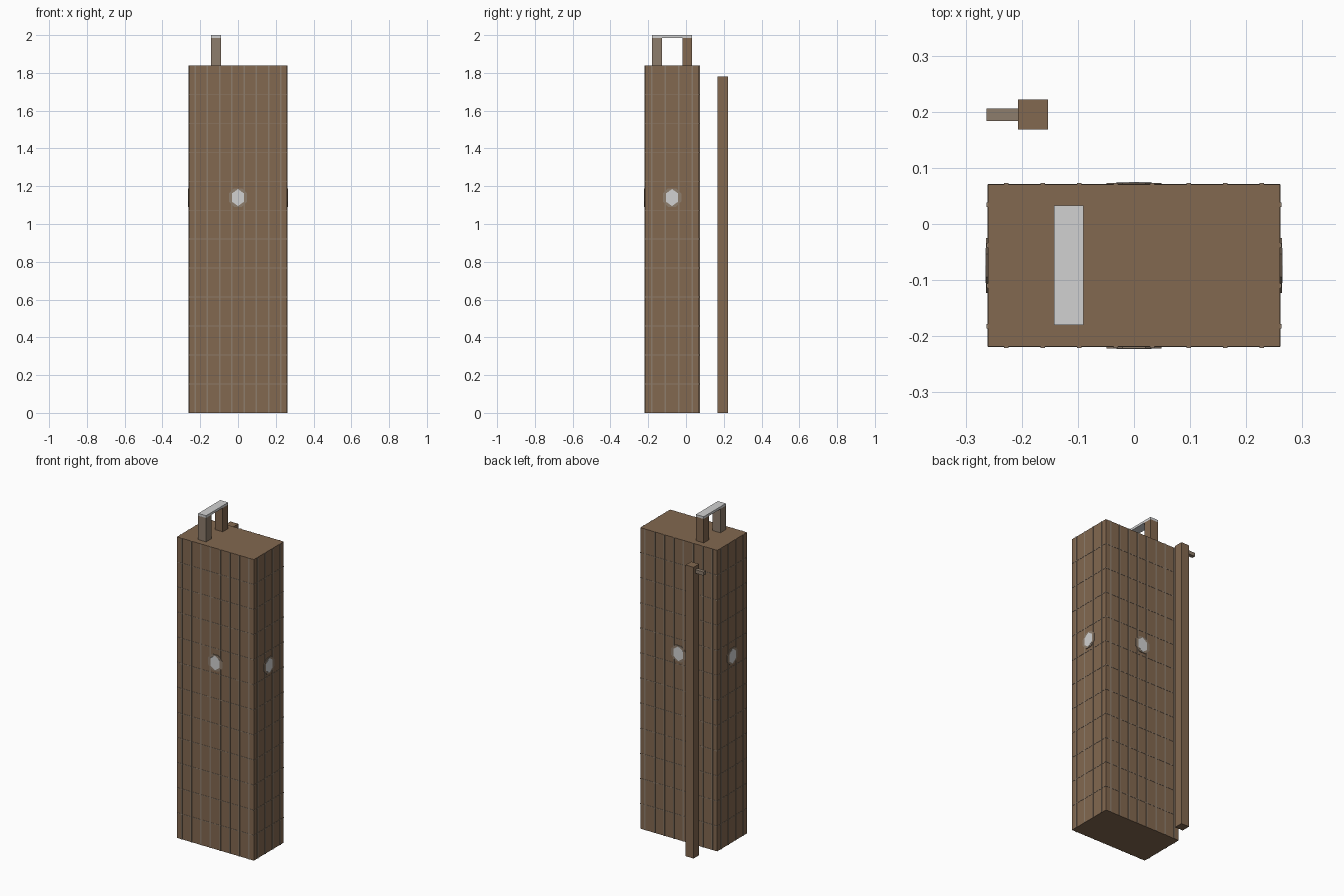
import bpy
import math
from mathutils import Matrix, Vector

cube = bpy.data.objects.get("Cube")
if cube:
    bpy.data.objects.remove(cube, do_unlink=True)


def material(name, color):
    mat = bpy.data.materials.new(name)
    mat.use_nodes = True
    mat.diffuse_color = (*color, 1)
    mat.node_tree.nodes["Principled BSDF"].inputs["Base Color"].default_value = (*color, 1)
    return mat


brown = material("wood brown", (0.225, 0.138, 0.08))
seam = material("grey brown", (0.27, 0.205, 0.15))
pale = material("pale grey", (0.64, 0.64, 0.64))


def add_mesh(name, verts, faces, mat):
    mesh = bpy.data.meshes.new(name)
    mesh.from_pydata(verts, [], faces)
    mesh.materials.append(mat)
    obj = bpy.data.objects.new(name, mesh)
    bpy.context.collection.objects.link(obj)
    return obj


def box(name, low, high, mat):
    verts = [(x, y, z) for x in (low[0], high[0]) for y in (low[1], high[1])
             for z in (low[2], high[2])]
    faces = [(0, 1, 3, 2), (4, 6, 7, 5), (0, 4, 5, 1),
             (2, 3, 7, 6), (0, 2, 6, 4), (1, 5, 7, 3)]
    return add_mesh(name, verts, faces, mat)


def plate(name, frame, half_w, half_h, sides, turn, depth, mat):
    """Thin polygon prism standing on a wall."""
    ring = [(half_w * math.cos(turn + math.tau * i / sides),
             half_h * math.sin(turn + math.tau * i / sides)) for i in range(sides)]
    verts = [frame @ Vector((u, d, v)) for d in (0, -depth) for u, v in ring]
    faces = [tuple(range(sides))[::-1], tuple(range(sides, 2 * sides))]
    faces += [(i, (i + 1) % sides, sides + (i + 1) % sides, sides + i) for i in range(sides)]
    return add_mesh(name, verts, faces, mat)


HALF_X, FRONT, BACK, TOP = 0.26, -0.218, 0.07, 1.84
MID_Y = (FRONT + BACK) / 2
HALF_Y = (BACK - FRONT) / 2
WINDOW_Z = 1.14

# Main block
box("tower_body", (-HALF_X, FRONT, 0), (HALF_X, BACK, TOP), brown)

# Seams and round window on each wall
walls = [("front", 0, HALF_X, HALF_Y, 8), ("left", 90, HALF_Y, HALF_X, 4),
         ("back", 180, HALF_X, HALF_Y, 8), ("right", 270, HALF_Y, HALF_X, 4)]
for side, angle, half, dist, columns in walls:
    frame = (Matrix.Translation((0, MID_Y, 0)) @ Matrix.Rotation(math.radians(angle), 4, 'Z')
             @ Matrix.Translation((0, -dist, 0)))
    pitch = 2 * half / columns
    for i in range(columns):
        u = -half + pitch * (i + 0.5)
        strip = box(f"{side}_upright_seam_{i}", (u - 0.004, -0.003, 0), (u + 0.004, 0, TOP), seam)
        strip.matrix_world = frame
    for row in range(1, 12):
        z = TOP * row / 12
        course = box(f"{side}_level_seam_{row}", (-half, -0.0015, z - 0.002),
                     (half, 0, z + 0.002), seam)
        course.matrix_world = frame
    frame = frame @ Matrix.Translation((0, 0, WINDOW_Z))
    plate(f"{side}_window_rim", frame, 0.053, 0.053, 8, math.pi / 8, 0.0035, seam)
    plate(f"{side}_window_pane", frame, 0.036, 0.045, 6, math.pi / 2, 0.0045, pale)

# Handle on the roof
box("handle_front_leg", (-0.143, -0.18, TOP), (-0.09, -0.128, 1.986), seam)
box("handle_back_leg", (-0.143, -0.019, TOP), (-0.09, 0.033, 1.986), brown)
box("handle_bar", (-0.143, -0.18, 1.986), (-0.09, 0.033, 2.0), pale)

# Separate post with a small arm
box("post", (-0.207, 0.168, 0), (-0.153, 0.222, 1.78), brown)
box("post_arm", (-0.263, 0.184, 1.738), (-0.207, 0.206, 1.76), seam)
